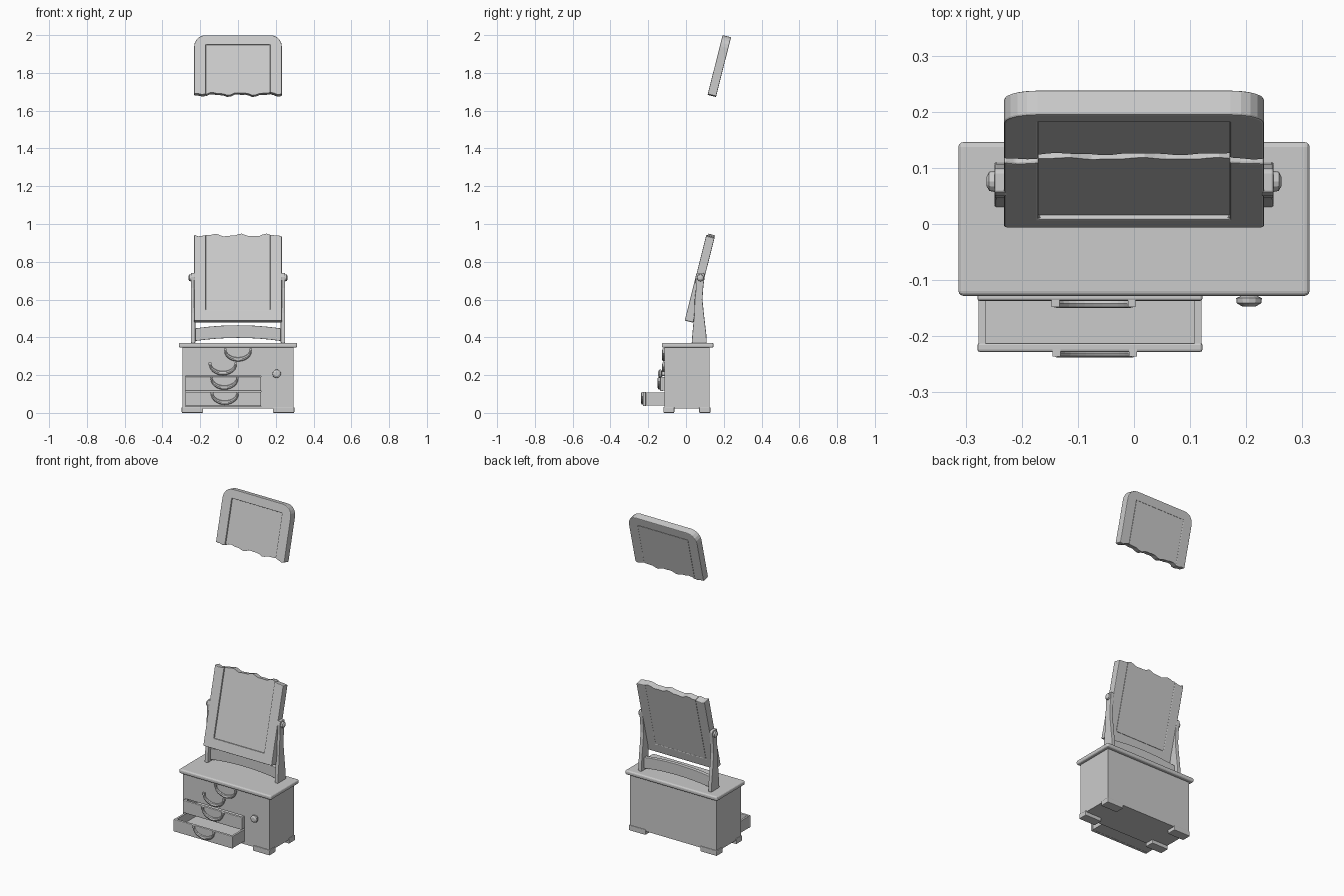
import bpy, bmesh
from math import sin, cos, pi, radians
from mathutils import Vector

if "Cube" in bpy.data.objects:
    bpy.data.objects.remove(bpy.data.objects["Cube"])


def finish(name, bm, bevel=0.0, segs=2, smooth=False):
    bmesh.ops.recalc_face_normals(bm, faces=bm.faces)
    me = bpy.data.meshes.new(name)
    bm.to_mesh(me)
    bm.free()
    ob = bpy.data.objects.new(name, me)
    bpy.context.collection.objects.link(ob)
    if bevel:
        m = ob.modifiers.new("bevel", 'BEVEL')
        m.width, m.segments, m.limit_method = bevel, segs, 'ANGLE'
    if smooth:
        for p in me.polygons:
            p.use_smooth = True
    return ob


def add_box(bm, x0, x1, y0, y1, z0, z1):
    v = bmesh.ops.create_cube(bm, size=1)['verts']
    for p in v:
        p.co = Vector(((x0, x1)[p.co.x > 0], (y0, y1)[p.co.y > 0], (z0, z1)[p.co.z > 0]))


def box(name, *dims, bevel=0.0, segs=2):
    bm = bmesh.new()
    add_box(bm, *dims)
    return finish(name, bm, bevel, segs)


def prism(name, pts, place, d0, d1, bevel=0.0):
    """Extrude a 2D outline; place(u, v, d) maps it into space."""
    bm = bmesh.new()
    a = [bm.verts.new(place(u, v, d0)) for u, v in pts]
    b = [bm.verts.new(place(u, v, d1)) for u, v in pts]
    bm.faces.new(a)
    bm.faces.new(b)
    n = len(pts)
    for i in range(n):
        j = (i + 1) % n
        bm.faces.new((a[i], a[j], b[j], b[i]))
    return finish(name, bm, bevel)


# Cabinet with an opening for the two pulled drawers
cabinet = box("cabinet", -0.293, 0.293, -0.115, 0.125, 0.022, 0.35)
cutter = box("drawer_cutter", -0.279, 0.123, -0.2, 0.1, 0.034, 0.194)
cutter.hide_render = True
m = cabinet.modifiers.new("opening", 'BOOLEAN')
m.operation, m.object, m.solver = 'DIFFERENCE', cutter, 'EXACT'
bpy.context.view_layer.objects.active = cabinet
bpy.ops.object.modifier_apply(modifier="opening")
bpy.data.objects.remove(cutter)

box("table_top", -0.313, 0.313, -0.128, 0.146, 0.345, 0.371, bevel=0.009, segs=3)

# Corner feet
for sx in (-1, 1):
    for y0, y1, tag in ((-0.12, -0.062, "front"), (0.07, 0.129, "back")):
        x0, x1 = sorted((sx * 0.185, sx * 0.298))
        box(f"{tag}_foot", x0, x1, y0, y1, 0, 0.032, bevel=0.004)


# Open drawer trays
def drawer(name, y0, y1, z0, z1):
    x0, x1, t = -0.279, 0.122, 0.014
    box(name + "_front", x0, x1, y0, y0 + 0.016, z0, z1, bevel=0.004)
    bm = bmesh.new()
    add_box(bm, x0 + 0.002, x0 + t, y0 + 0.015, y1, z0 + 0.002, z1 - 0.002)
    add_box(bm, x1 - t, x1 - 0.002, y0 + 0.015, y1, z0 + 0.002, z1 - 0.002)
    add_box(bm, x0 + t, x1 - t, y1 - t, y1, z0 + 0.002, z1 - 0.002)
    add_box(bm, x0 + t, x1 - t, y0 + 0.015, y1 - t, z0 + 0.002, z0 + 0.02)
    finish(name + "_tray", bm)


drawer("bottom_drawer", -0.228, 0.0, 0.036, 0.111)
drawer("middle_drawer", -0.137, 0.09, 0.116, 0.192)


# Crescent bail handles: tapered tube along a sagging arc
def handle(name, x, y, z):
    bm = bmesh.new()
    n, k, rings = 12, 8, []
    for i in range(n + 1):
        a = pi * i / n
        c = Vector((x - 0.068 * cos(a), y, z - 0.05 * sin(a)))
        tan = Vector((0.068 * sin(a), 0, -0.05 * cos(a))).normalized()
        side = Vector((tan.z, 0, -tan.x))
        r = 0.005 + 0.006 * sin(a)
        rings.append([bm.verts.new(c + side * r * cos(2 * pi * j / k)
                                   + Vector((0, 0.008, 0)) * sin(2 * pi * j / k)) for j in range(k)])
    for p, q in zip(rings, rings[1:]):
        for j in range(k):
            bm.faces.new((p[j], p[(j + 1) % k], q[(j + 1) % k], q[j]))
    bm.faces.new(rings[0])
    bm.faces.new(rings[-1])
    # mounting studs at both ends
    for s in (-1, 1):
        add_box(bm, x + s * 0.068 - 0.007, x + s * 0.068 + 0.007, y - 0.006, y + 0.008, z - 0.007, z + 0.007)
    finish(name, bm, smooth=False)


handle("top_handle", 0.0, -0.119, 0.333)
handle("upper_handle", -0.08, -0.119, 0.26)
handle("middle_handle", -0.072, -0.142, 0.184)
handle("bottom_handle", -0.07, -0.23, 0.104)


# Round parts, turned from a (radius, distance) profile
def turned(name, prof, origin, axis, n=12):
    bm = bmesh.new()
    rot = axis.to_track_quat('Z', 'Y')
    rings = [[bm.verts.new(origin + rot @ Vector((r * cos(2 * pi * j / n), r * sin(2 * pi * j / n), h)))
              for j in range(n)] for r, h in prof]
    for p, q in zip(rings, rings[1:]):
        for j in range(n):
            bm.faces.new((p[j], p[(j + 1) % n], q[(j + 1) % n], q[j]))
    bm.faces.new(rings[0])
    bm.faces.new(rings[-1])
    finish(name, bm)


turned("door_knob", [(0.012, -0.002), (0.011, 0.012), (0.023, 0.017), (0.022, 0.026), (0.012, 0.032)],
       Vector((0.205, -0.115, 0.207)), Vector((0, -1, 0)))

# Mirror posts with pivots
post = [(0.03, 0.37), (0.11, 0.37), (0.107, 0.42), (0.094, 0.53), (0.087, 0.6), (0.092, 0.67),
        (0.1, 0.73), (0.094, 0.741), (0.056, 0.741), (0.05, 0.72), (0.053, 0.66), (0.046, 0.6),
        (0.044, 0.53), (0.034, 0.42)]
for s in (-1, 1):
    prism("mirror_post", post, lambda u, v, d: Vector((d * s, u, v)), 0.226, 0.249, bevel=0.004)
    turned("mirror_pivot", [(0.016, 0), (0.019, 0.024), (0.017, 0.034), (0.008, 0.039)],
           Vector((s * 0.224, 0.076, 0.715)), Vector((s, 0, 0)))

# Arched cross rail between the posts
xs = [-0.23 + 0.46 * i / 12 for i in range(13)]
arch = lambda x: 1 - (x / 0.23) ** 2
rail = [(x, 0.38 + 0.017 * arch(x)) for x in xs] + [(x, 0.447 + 0.017 * arch(x)) for x in reversed(xs)]
prism("cross_rail", rail, lambda u, v, d: Vector((u, d, v)), 0.058, 0.082, bevel=0.003)

# Tilted mirror in two pieces, each with a ragged broken edge
tilt = radians(14.2)
up = Vector((0, sin(tilt), cos(tilt)))
back = Vector((0, cos(tilt), -sin(tilt)))


def mirror_piece(name, origin, s, length, inset, radius):
    """Closed end at origin; grows along s*up to the ragged edge."""
    place = lambda u, v, d: Vector((u, 0, 0)) + origin + up * (s * v) + back * d
    rag = lambda x: length + 0.006 * sin(45 * x + 1) * s + 0.003 * sin(97 * x)
    edge = lambda a, b, n: [(a + (b - a) * i / n, rag(a + (b - a) * i / n)) for i in range(n + 1)]
    w, pw = 0.232, 0.17
    arc = [(radius * (1 - sin(pi / 2 * i / 5)), radius * (1 - cos(pi / 2 * i / 5))) for i in range(6)]
    left = [(-w + a, b) for a, b in reversed(arc)]
    right = [(w - a, b) for a, b in arc]
    outline = left + right + edge(w, pw, 3) + [(pw, inset), (-pw, inset)] + edge(-pw, -w, 3)
    prism(name + "_frame", outline, place, 0, 0.046, bevel=0.004)
    glass = [(-pw, inset), (pw, inset)] + edge(pw, -pw, 18)
    prism(name + "_glass", glass, place, 0.009, 0.0455)


mirror_piece("lower_mirror", Vector((0, -0.007, 0.489)), 1, 0.468, 0.058, 0.006)
mirror_piece("upper_mirror", Vector((0, 0.194, 2.0)), -1, 0.318, 0.052, 0.06)
